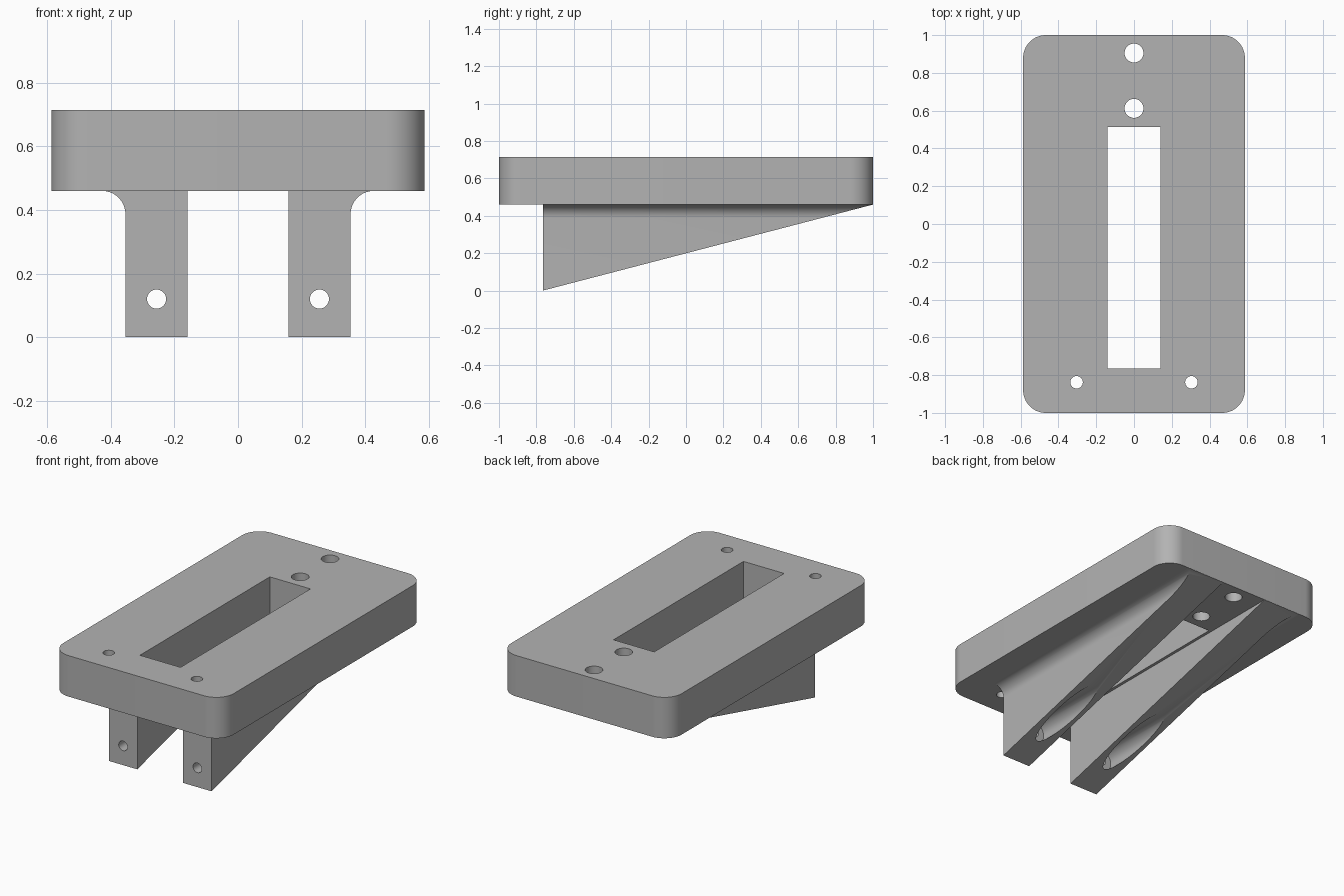
import bpy, bmesh
from math import sin, cos, pi, radians
from mathutils import Vector, Matrix

cube = bpy.data.objects.get("Cube")
if cube:
    bpy.data.objects.remove(cube, do_unlink=True)

grey = bpy.data.materials.new("plain grey")
grey.use_nodes = True
colour = (0.45, 0.45, 0.45, 1)
grey.diffuse_color = colour
grey.node_tree.nodes["Principled BSDF"].inputs["Base Color"].default_value = colour

TOP, UNDER = 0.715, 0.46
LEG_FRONT, LEG_BACK = -0.765, 0.999


def add_object(name, bm):
    bmesh.ops.recalc_face_normals(bm, faces=bm.faces)
    mesh = bpy.data.meshes.new(name)
    bm.to_mesh(mesh)
    bm.free()
    mesh.materials.append(grey)
    obj = bpy.data.objects.new(name, mesh)
    bpy.context.collection.objects.link(obj)
    return obj


def prism(points, sweep):
    """Extrude a closed outline along a vector."""
    bm = bmesh.new()
    face = bm.faces.new([bm.verts.new(p) for p in points])
    new = bmesh.ops.extrude_face_region(bm, geom=[face])["geom"]
    bmesh.ops.translate(bm, vec=sweep, verts=[v for v in new if isinstance(v, bmesh.types.BMVert)])
    return bm


def arc(cx, cy, r, start, end, steps=16):
    angles = [radians(start + (end - start) * i / steps) for i in range(steps + 1)]
    return [(cx + r * cos(a), cy + r * sin(a)) for a in angles]


def circle_cutter(name, centre, radius, depth, along_y=False):
    bm = bmesh.new()
    turn = Matrix.Rotation(pi / 2, 4, 'X') if along_y else Matrix()
    bmesh.ops.create_cone(bm, cap_ends=True, segments=48, radius1=radius, radius2=radius,
                          depth=depth, matrix=Matrix.Translation(centre) @ turn)
    return add_object(name, bm)


def combine(target, other, operation):
    mod = target.modifiers.new(other.name, 'BOOLEAN')
    mod.operation, mod.solver, mod.object = operation, 'EXACT', other
    bpy.context.view_layer.objects.active = target
    bpy.ops.object.modifier_apply(modifier=mod.name)
    bpy.data.objects.remove(other, do_unlink=True)


# Rounded plate
outline = []
r, cx, cy = 0.12, 0.587 - 0.12, 0.88
for i, (sx, sy) in enumerate([(1, 1), (-1, 1), (-1, -1), (1, -1)]):
    outline += arc(sx * cx, sy * cy, r, 90 * i, 90 * i + 90)
body = add_object("mounting_plate", prism([(x, y, UNDER) for x, y in outline], (0, 0, TOP - UNDER)))

# Wedge legs with a filleted outer shoulder, sloped underneath
for side, label in ((1, "left"), (-1, "right")):
    fillet = arc(0.427, UNDER - 0.073, 0.073, 180, 90)
    section = [(0.158, 0), (0.354, 0)] + fillet + [(0.427, 0.5), (0.158, 0.5)]
    bm = prism([(side * x, LEG_FRONT, z) for x, z in section], (0, LEG_BACK - LEG_FRONT, 0))
    normal = Vector((0, UNDER, LEG_FRONT - 1))
    cut = bmesh.ops.bisect_plane(bm, geom=bm.verts[:] + bm.edges[:] + bm.faces[:], dist=1e-5,
                                 plane_co=(0, 1, UNDER), plane_no=normal, clear_outer=True)
    rim = [e for e in bm.edges if e.is_boundary]
    bmesh.ops.contextual_create(bm, geom=rim)
    leg = add_object(label + "_leg", bm)
    # Screw hole and wide bore running out through the slope
    combine(leg, circle_cutter("screw_hole", (side * 0.256, -0.7, 0.12), 0.03, 0.4, True), 'DIFFERENCE')
    combine(leg, circle_cutter("screw_bore", (side * 0.256, 0.0, 0.12), 0.07, 1.2, True), 'DIFFERENCE')
    combine(body, leg, 'UNION')

# Long slot
bm = prism([(x, y, 0.3) for x, y in [(-0.14, -0.765), (0.14, -0.765), (0.14, 0.513), (-0.14, 0.513)]],
           (0, 0, 0.6))
combine(body, add_object("slot", bm), 'DIFFERENCE')

# Vertical holes
for x, y, r in [(0, 0.905, 0.05), (0, 0.612, 0.05), (-0.304, -0.838, 0.033), (0.304, -0.838, 0.033)]:
    combine(body, circle_cutter("plate_hole", (x, y, 0.6), r, 0.6), 'DIFFERENCE')

bpy.ops.object.select_all(action='DESELECT')
body.select_set(True)
bpy.context.view_layer.objects.active = body
bpy.ops.object.shade_smooth_by_angle(angle=radians(30))
